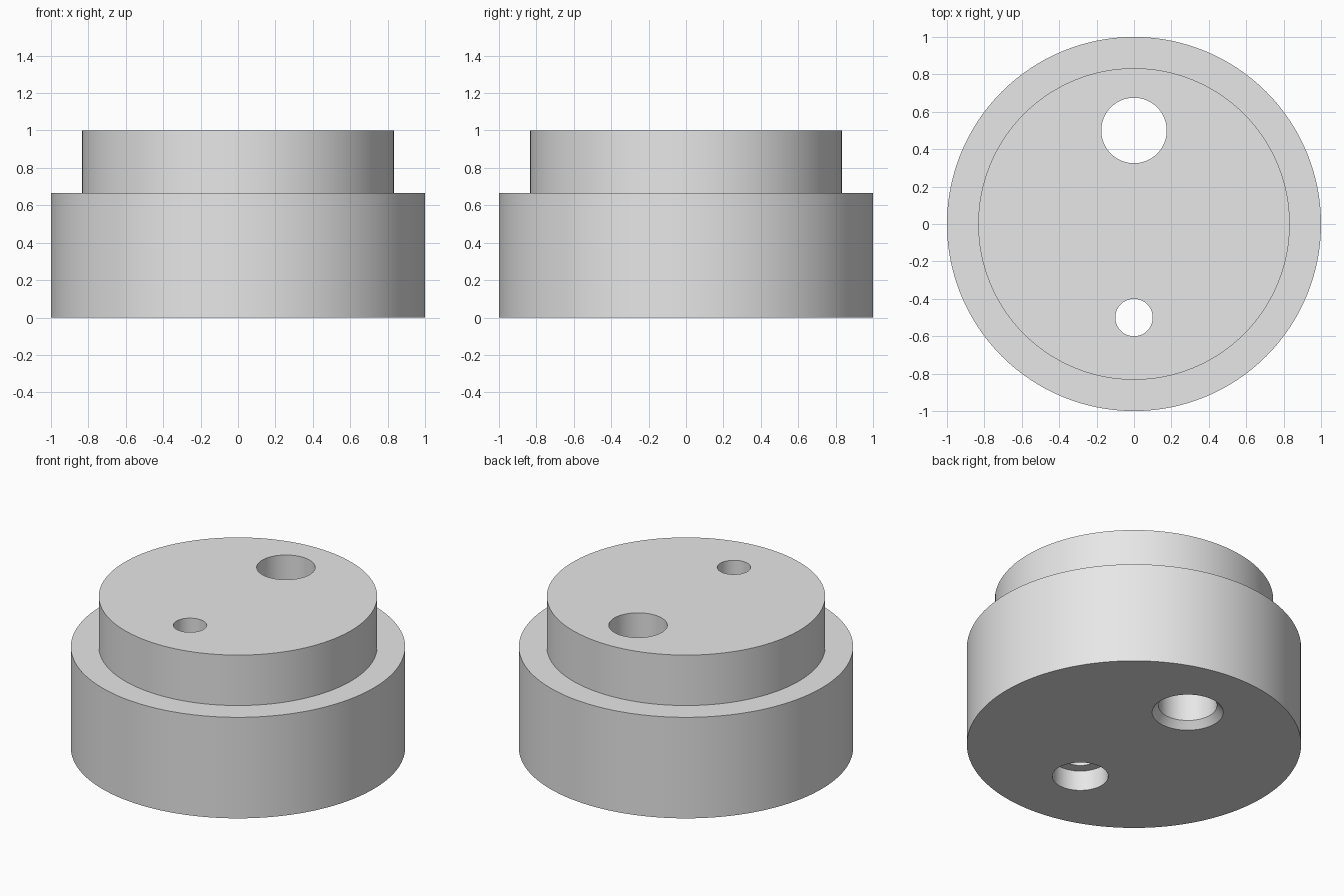
import bpy
import bmesh
from math import cos, sin, tau, radians

cube = bpy.data.objects.get("Cube")
if cube:
    bpy.data.objects.remove(cube, do_unlink=True)

grey = bpy.data.materials.new("plain grey")
grey.use_nodes = True
colour = (0.8, 0.8, 0.8, 1)
grey.diffuse_color = colour
grey.node_tree.nodes["Principled BSDF"].inputs["Base Color"].default_value = colour


def lathe(name, profile, sides, y=0.0):
    """Closed solid turned about a vertical axis from (radius, z) points, bottom to top."""
    bm = bmesh.new()
    rings = [[bm.verts.new((r * cos(tau * i / sides), y + r * sin(tau * i / sides), z))
              for i in range(sides)] for r, z in profile]
    for low, high in zip(rings, rings[1:]):
        for i in range(sides):
            j = (i + 1) % sides
            bm.faces.new((low[i], low[j], high[j], high[i]))
    bm.faces.new(rings[0][::-1])
    bm.faces.new(rings[-1])
    mesh = bpy.data.meshes.new(name)
    bm.to_mesh(mesh)
    bm.free()
    mesh.materials.append(grey)
    obj = bpy.data.objects.new(name, mesh)
    bpy.context.collection.objects.link(obj)
    return obj


# Wide base with a narrower raised boss
body = lathe("stepped_body", [(1, 0), (1, 0.667), (0.833, 0.667), (0.833, 1)], 128)

# Through holes: a large one countersunk below, a small one counterbored below
holes = [
    lathe("large_hole_cutter",
          [(0.213, -0.1), (0.213, 0), (0.175, 0.045), (0.175, 1.1)], 64, 0.5),
    lathe("small_hole_cutter",
          [(0.167, -0.1), (0.167, 0.133), (0.1, 0.133), (0.1, 1.1)], 64, -0.5),
]

bpy.ops.object.select_all(action="DESELECT")
body.select_set(True)
bpy.context.view_layer.objects.active = body
for cutter in holes:
    cutter.hide_render = True
    cut = body.modifiers.new(cutter.name, "BOOLEAN")
    cut.operation = "DIFFERENCE"
    cut.solver = "EXACT"
    cut.object = cutter
    bpy.ops.object.modifier_apply(modifier=cut.name)
    bpy.data.objects.remove(cutter, do_unlink=True)

bpy.ops.object.shade_smooth_by_angle(angle=radians(30))
